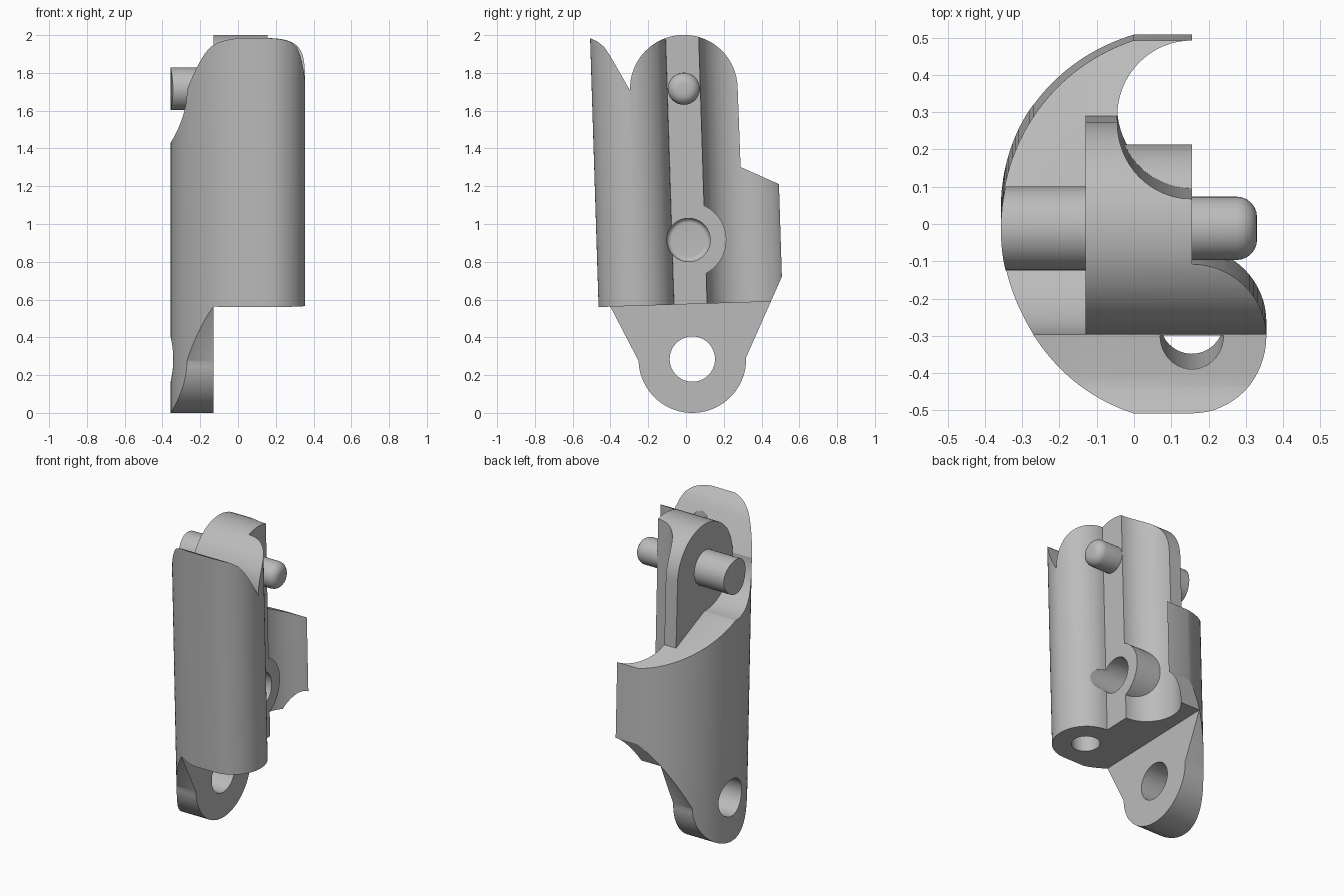
import bpy, bmesh, math

cube = bpy.data.objects.get("Cube")
if cube:
    bpy.data.objects.remove(cube, do_unlink=True)

TILT, SHIFT = 0.0315, 0.0425     # lean of the whole link
HALF = 0.4875                    # half depth of the cross-section
SPLIT, FLAT = -0.13, 0.155       # plane between the two layers, channel face
LOBE_Y, LOBE_R = 0.2875, 0.2     # front lobe and rear groove
PIVOT_R = 0.285
LOW, HIGH = 0.285, 1.717         # heights of the two pivots

grey = bpy.data.materials.new("plain grey")
grey.use_nodes = True
colour = (0.5, 0.5, 0.5, 1)
grey.diffuse_color = colour
grey.node_tree.nodes["Principled BSDF"].inputs["Base Color"].default_value = colour


def arc(cx, cy, r, start, end, n=32):
    angles = [math.radians(start + (end - start) * i / n) for i in range(n + 1)]
    return [(cx + r * math.cos(a), cy + r * math.sin(a)) for a in angles]


def prism(name, points, axis, lo, hi, helper=True):
    """Extrude a closed outline along x or z."""
    bm = bmesh.new()
    place = (lambda p, t: (t, *p)) if axis == "x" else (lambda p, t: (*p, t))
    ends = [[bm.verts.new(place(p, t)) for p in points] for t in (lo, hi)]
    bm.faces.new(ends[0])
    bm.faces.new(ends[1])
    for i in range(len(points)):
        j = (i + 1) % len(points)
        bm.faces.new((ends[0][i], ends[0][j], ends[1][j], ends[1][i]))
    bmesh.ops.recalc_face_normals(bm, faces=bm.faces)
    mesh = bpy.data.meshes.new(name)
    bm.to_mesh(mesh)
    bm.free()
    mesh.materials.append(grey)
    obj = bpy.data.objects.new(name, mesh)
    bpy.context.collection.objects.link(obj)
    obj.hide_render = helper
    return obj


def rod(name, height, r, lo, hi, round_end=0, helper=True):
    """Cylinder along x, with optionally rounded ends."""
    obj = prism(name, arc(0, height, r, 0, 360, 48)[:-1], "x", lo, hi, helper)
    if round_end:
        bevel = obj.modifiers.new("round", "BEVEL")
        bevel.width, bevel.segments = round_end, 6
        bevel.limit_method, bevel.angle_limit = "ANGLE", math.radians(40)
    return obj


def finish(obj):
    """Apply the modifiers, shade and lean the part."""
    mesh = bpy.data.meshes.new_from_object(
        obj.evaluated_get(bpy.context.evaluated_depsgraph_get()))
    obj.modifiers.clear()
    obj.data = mesh
    bpy.ops.object.select_all(action="DESELECT")
    obj.select_set(True)
    bpy.context.view_layer.objects.active = obj
    bpy.ops.object.shade_smooth_by_angle(angle=math.radians(25))
    obj.rotation_euler.x = TILT
    obj.location.y = SHIFT


# Outlines seen from the side, as (depth, height)
crest = [(-0.39, 1.914), (-0.415, 1.952), (-0.45, 1.982), (-HALF, 2.0), (-0.55, 2.02)]
shoulder = [(0.55, 0.836), (0.55, 1.166)]
outer_side = (arc(0, LOW, PIVOT_R, 180, 360) + shoulder
              + arc(0, HIGH, PIVOT_R, 270, 180) + crest + [(-0.55, 0.836)])
inner_side = ([(-0.55, 0.576), (0.425, 0.576)] + shoulder + [(LOBE_Y, 1.293)]
              + arc(0, HIGH, PIVOT_R, 0, 180) + crest)

# Cross-section seen from above: curved back, front lobe, rear groove
section = (arc(FLAT, 0, 0.512, 107.8, 252.2, 64)
           + arc(FLAT, -LOBE_Y, LOBE_R, -90, 90)
           + arc(FLAT, LOBE_Y, LOBE_R, 270, 90))

# Body: two layers and the plain pin, trimmed to the section, then bored
body = prism("link_body", outer_side, "x", -0.5, SPLIT, False)
bore = arc(FLAT, -LOBE_Y, 0.085, 0, 360, 48)[:-1]
half_bore = arc(FLAT, -LOBE_Y, 0.085, 180, 360, 24)
steps = [
    ("UNION", prism("inner_layer", inner_side, "x", SPLIT, 0.5)),
    ("UNION", rod("plain_pin", HIGH, 0.1125, -0.5, -0.1)),
    ("INTERSECT", prism("section_trim", section, "z", -0.2, 2.2)),
    ("UNION", rod("socket_boss", 0.916, 0.2, -0.1, FLAT)),
    ("DIFFERENCE", rod("pivot_hole", LOW, 0.12, -0.6, 0)),
    ("DIFFERENCE", rod("socket_hole", 0.916, 0.115, -0.03, 0.5, 0.025)),
    ("DIFFERENCE", prism("lobe_bore", bore, "z", 0.3, 1.7)),
    ("DIFFERENCE", prism("lobe_bore_top", half_bore, "z", 1.6, 2.2)),
]
for operation, tool in steps:
    mod = body.modifiers.new(tool.name, "BOOLEAN")
    mod.operation, mod.object, mod.solver = operation, tool, "EXACT"
bpy.context.view_layer.update()
finish(body)
for _, tool in steps:
    bpy.data.objects.remove(tool, do_unlink=True)

# Round-nosed pin on the channel face
finish(rod("round_pin", HIGH, 0.085, 0.05, 0.33, 0.055, False))
